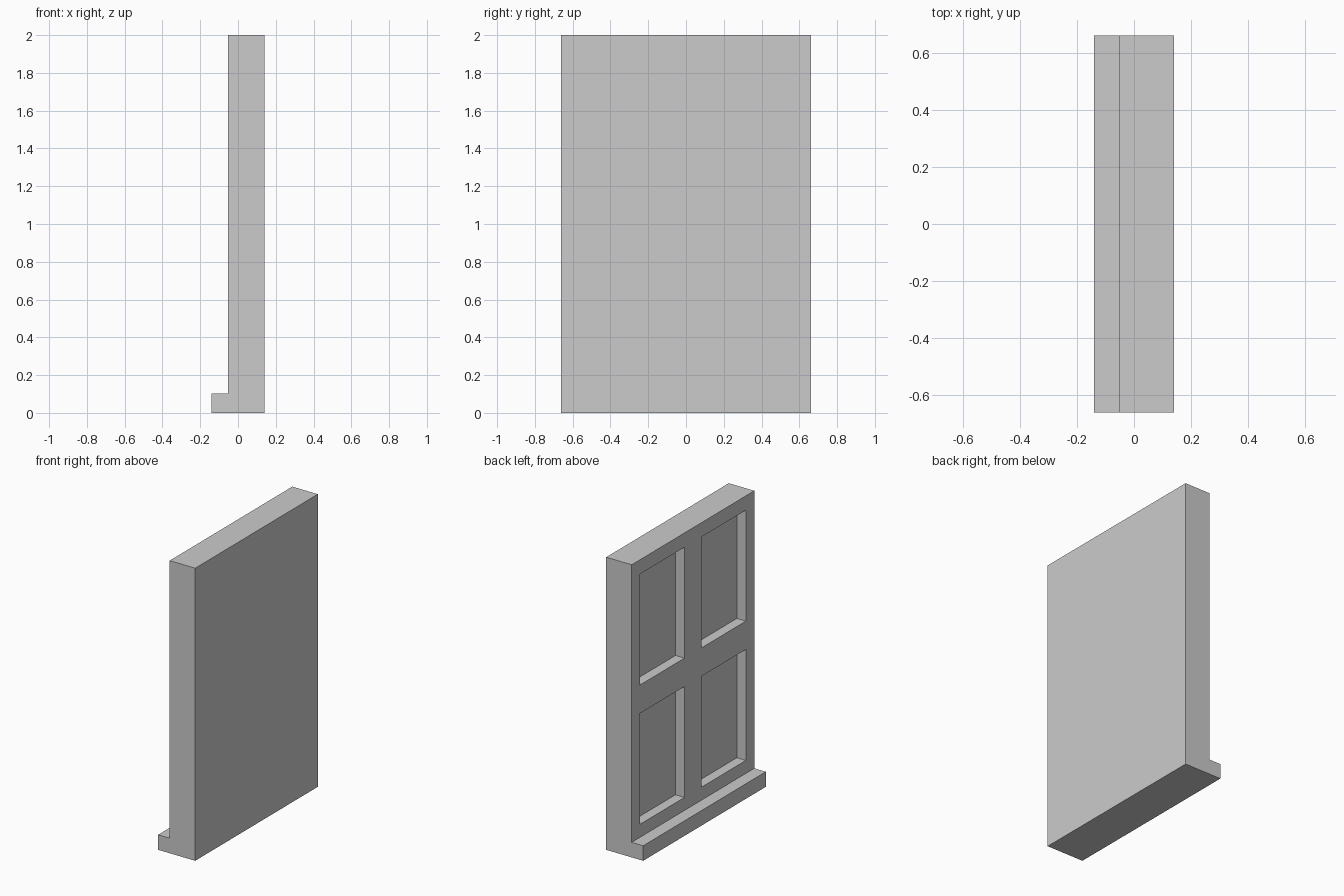
import bpy, bmesh

if "Cube" in bpy.data.objects:
    bpy.data.objects.remove(bpy.data.objects["Cube"])

HALF_W, FRONT, FACE, SILL = 0.662, 0.14, -0.053, -0.14
HEIGHT, SILL_H = 2.0, 0.103
RECESS = 0.068


def make_object(name, bm):
    bmesh.ops.recalc_face_normals(bm, faces=bm.faces)
    mesh = bpy.data.meshes.new(name)
    bm.to_mesh(mesh)
    bm.free()
    obj = bpy.data.objects.new(name, mesh)
    bpy.context.collection.objects.link(obj)
    return obj


def add_box(bm, lo, hi):
    verts = bmesh.ops.create_cube(bm, size=1)["verts"]
    for v in verts:
        v.co = [l if c < 0 else h for c, l, h in zip(v.co, lo, hi)]


# Window body: side profile with the sill step, extruded across the width
bm = bmesh.new()
profile = [(SILL, 0), (FRONT, 0), (FRONT, HEIGHT), (FACE, HEIGHT),
           (FACE, SILL_H), (SILL, SILL_H)]
face = bm.faces.new([bm.verts.new((x, -HALF_W, z)) for x, z in profile])
new = bmesh.ops.extrude_face_region(bm, geom=[face])["geom"]
bmesh.ops.translate(bm, vec=(0, 2 * HALF_W, 0),
                    verts=[g for g in new if isinstance(g, bmesh.types.BMVert)])
window = make_object("window_frame", bm)

# Four recessed panes: two columns by two rows
bm = bmesh.new()
for y0, y1 in ((-0.57, -0.092), (0.092, 0.57)):
    for z0, z1 in ((0.192, 0.95), (1.144, 1.902)):
        add_box(bm, (FACE - 0.05, y0, z0), (FACE + RECESS, y1, z1))
cutter = make_object("pane_cutter", bm)
cutter.hide_render = True
cutter.display_type = 'WIRE'

cut = window.modifiers.new("pane_recesses", 'BOOLEAN')
cut.operation = 'DIFFERENCE'
cut.solver = 'EXACT'
cut.object = cutter
